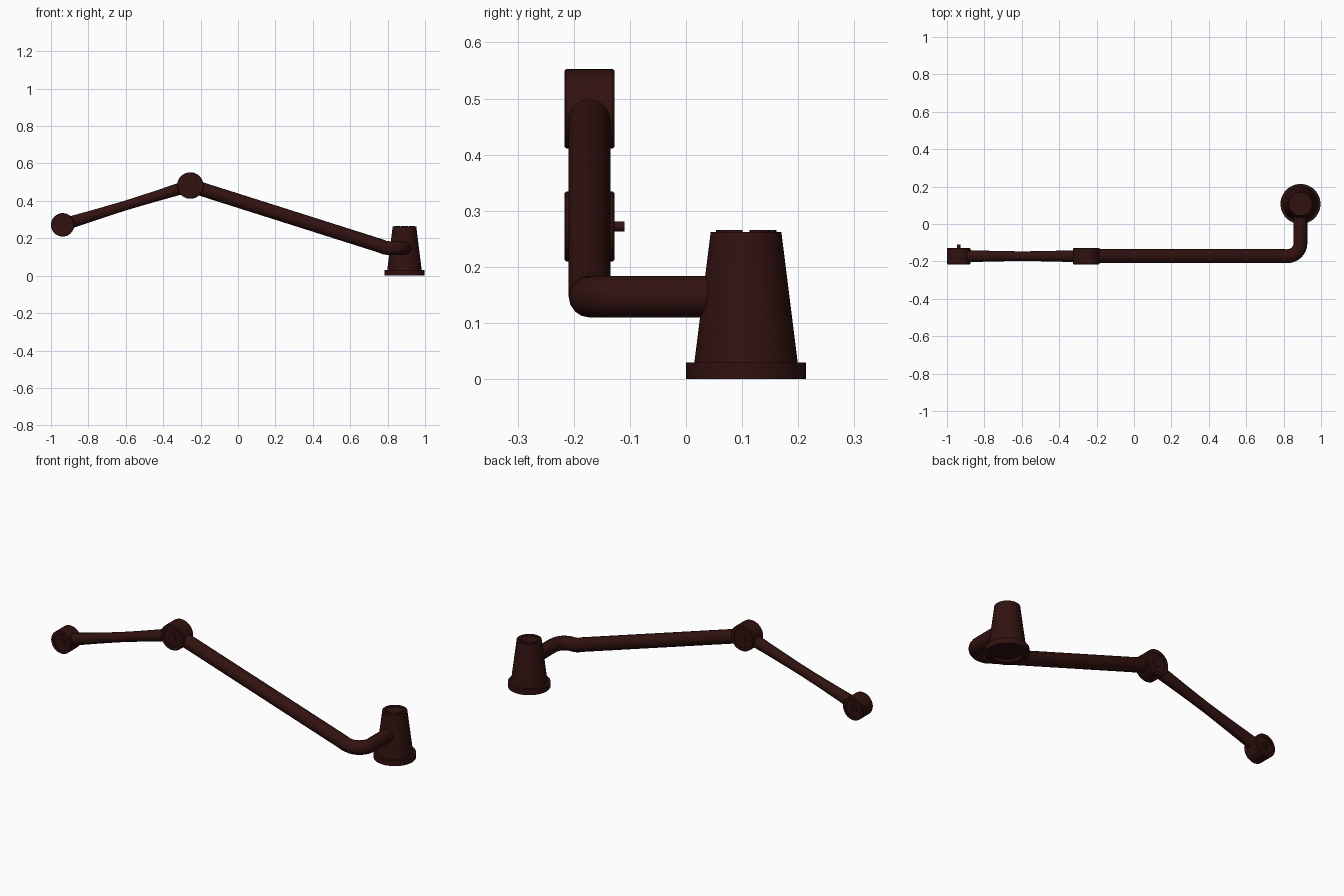
import bpy, bmesh
from math import sin, cos, pi, radians
from mathutils import Vector, Matrix

if "Cube" in bpy.data.objects:
    bpy.data.objects.remove(bpy.data.objects["Cube"])

mat = bpy.data.materials.new("dark_bronze")
mat.diffuse_color = (0.03, 0.006, 0.005, 1)
mat.use_nodes = True
mat.node_tree.nodes["Principled BSDF"].inputs["Base Color"].default_value = mat.diffuse_color


def finish(ob):
    ob.data.materials.clear()
    ob.data.materials.append(mat)
    bpy.ops.object.select_all(action='DESELECT')
    ob.select_set(True)
    bpy.context.view_layer.objects.active = ob
    bpy.ops.object.shade_smooth_by_angle(angle=radians(35))
    return ob


def lathe(name, profile, loc, along_y=False, n=48):
    """Revolve (radius, height) points; both ends sit on the axis."""
    bm = bmesh.new()
    verts = [bm.verts.new((r, 0, h)) for r, h in profile]
    edges = [bm.edges.new(p) for p in zip(verts, verts[1:])]
    bmesh.ops.spin(bm, geom=verts + edges, cent=(0, 0, 0), axis=(0, 0, 1),
                   angle=2 * pi, steps=n, use_merge=True)
    bmesh.ops.remove_doubles(bm, verts=bm.verts, dist=1e-5)
    bmesh.ops.recalc_face_normals(bm, faces=bm.faces)
    if along_y:
        bm.transform(Matrix.Rotation(-pi / 2, 4, 'X'))
    me = bpy.data.meshes.new(name)
    bm.to_mesh(me)
    bm.free()
    ob = bpy.data.objects.new(name, me)
    bpy.context.collection.objects.link(ob)
    ob.location = loc
    return finish(ob)


def tube(name, points, depth, radii=None):
    cu = bpy.data.curves.new(name, 'CURVE')
    cu.dimensions = '3D'
    cu.bevel_depth = depth
    cu.bevel_resolution = 6
    cu.use_fill_caps = True
    sp = cu.splines.new('POLY')
    sp.points.add(len(points) - 1)
    for i, p in enumerate(points):
        sp.points[i].co = (*p, 1)
        sp.points[i].radius = radii[i] if radii else 1
    ob = bpy.data.objects.new(name, cu)
    bpy.context.collection.objects.link(ob)
    bpy.ops.object.select_all(action='DESELECT')
    ob.select_set(True)
    bpy.context.view_layer.objects.active = ob
    bpy.ops.object.convert(target='MESH')
    ob = bpy.context.view_layer.objects.active
    ob.name = name
    return finish(ob)


ARM_Y = -0.172
BX, BY = 0.89, 0.107
elbow = Vector((-0.255, ARM_Y, 0.482))
tip = Vector((-0.9375, ARM_Y, 0.272))

# Tapered base with flange and hollow underside
lathe("base", [(0, 0.012), (0.075, 0.012), (0.078, 0), (0.107, 0), (0.107, 0.03),
               (0.092, 0.03), (0.063, 0.262), (0, 0.262)], (BX, BY, 0))

# Thin raised pads on the base top
bm = bmesh.new()
for k in range(6):
    a0 = k * pi / 3 + 0.15
    ring = [(r, a0 + t * 0.15) for r, ts in ((0.054, range(6)), (0.040, range(5, -1, -1))) for t in ts]
    face = bm.faces.new([bm.verts.new((r * cos(a), r * sin(a), 0.261)) for r, a in ring])
    ext = bmesh.ops.extrude_face_region(bm, geom=[face])
    bmesh.ops.translate(bm, vec=(0, 0, 0.005),
                        verts=[v for v in ext['geom'] if isinstance(v, bmesh.types.BMVert)])
bmesh.ops.recalc_face_normals(bm, faces=bm.faces)
me = bpy.data.meshes.new("base_top_pads")
bm.to_mesh(me)
bm.free()
pads = bpy.data.objects.new("base_top_pads", me)
bpy.context.collection.objects.link(pads)
pads.location = (BX, BY, 0)
finish(pads)

# Lower arm: slanted rod, short level run, rounded corner into the base
R = 0.07
path = [elbow, (0.76, ARM_Y, 0.160), (0.785, ARM_Y, 0.150), (0.81, ARM_Y, 0.147)]
for i in range(9):
    a = i / 8 * pi / 2
    path.append((BX - R + R * sin(a), ARM_Y + R - R * cos(a), 0.147))
path.append((BX, BY - 0.05, 0.147))
tube("lower_arm", path, 0.037)

# Upper arm, slightly waisted
steps = 10
tube("upper_arm", [elbow.lerp(tip, i / steps) for i in range(steps + 1)], 0.034,
     [0.76 + 0.24 * (abs(i / steps - 0.5) * 2) ** 1.5 for i in range(steps + 1)])

# Joint drums with recessed faces
for name, c, r in (("elbow_joint", elbow, 0.0705), ("end_joint", tip, 0.0625)):
    half, q = 0.0445, r * 0.72
    lathe(name, [(0, -half + 0.006), (q, -half + 0.006), (q, -half), (r - 0.003, -half),
                 (r, -half + 0.003), (r, half - 0.003), (r - 0.003, half), (q, half),
                 (q, half - 0.006), (0, half - 0.006)], c, True)
    # Bolt head in each recess
    for side in (-1, 1):
        h = side * half
        lathe(name + "_bolt", [(0, h - side * 0.01), (q * 0.45, h - side * 0.01),
                               (q * 0.45, h - side * 0.001), (0, h - side * 0.001)], c, True, 24)

# Mounting pin at the back of the end joint
lathe("end_pin", [(0, 0.03), (0.009, 0.03), (0.009, 0.062), (0, 0.062)], tip, True, 20)
